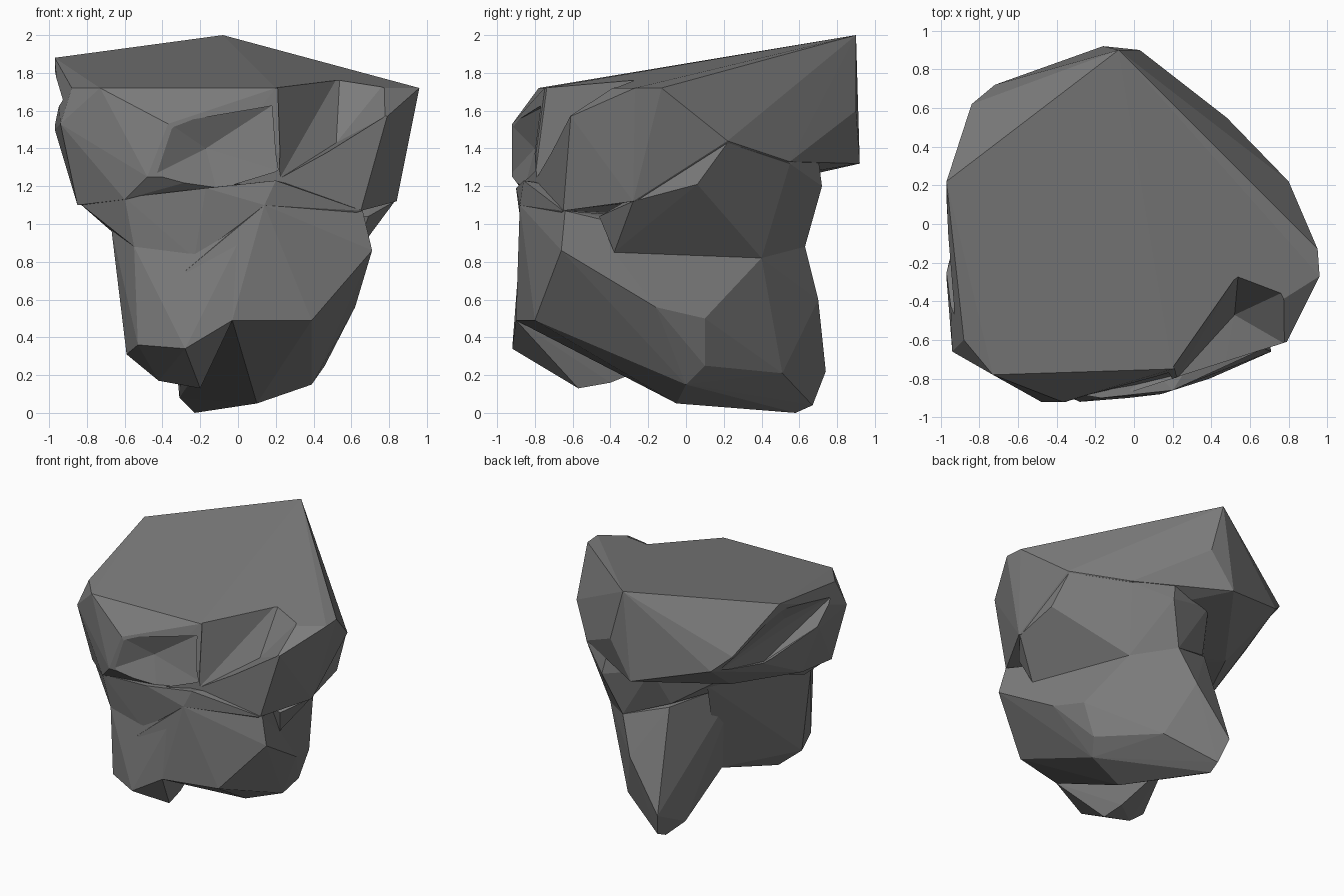
import bpy, bmesh


def hull(name, points):
    """Faceted convex chunk of stone around a few corner points."""
    bm = bmesh.new()
    for p in points:
        bm.verts.new(p)
    res = bmesh.ops.convex_hull(bm, input=bm.verts)
    junk = {g for g in res["geom_interior"] + res["geom_unused"]
            if isinstance(g, bmesh.types.BMVert)}
    bmesh.ops.delete(bm, geom=list(junk), context="VERTS")
    bmesh.ops.recalc_face_normals(bm, faces=bm.faces)
    mesh = bpy.data.meshes.new(name)
    bm.to_mesh(mesh)
    bm.free()
    obj = bpy.data.objects.new(name, mesh)
    bpy.context.collection.objects.link(obj)
    return obj


def combine(target, other, operation):
    """Apply a boolean and discard the helper."""
    mod = target.modifiers.new(operation, "BOOLEAN")
    mod.operation, mod.solver, mod.object = operation, "EXACT", other
    bpy.context.view_layer.objects.active = target
    bpy.ops.object.modifier_apply(modifier=mod.name)
    bpy.data.objects.remove(other)


# Overhanging upper slab with the tilted top
boulder = hull("boulder", [
    (-.08, .90, 2.0), (-.97, .22, 1.88), (.78, -.02, 1.72), (.20, -.75, 1.72),
    (-.73, -.78, 1.72), (-.88, -.60, 1.72), (.96, -.27, 1.72), (.95, -.13, 1.72),
    (.79, -.61, 1.57), (.80, .22, 1.44), (.48, .55, 1.33), (.03, .90, 1.60),
    (-.16, .92, 1.32), (-.72, .72, 1.47), (-.84, .62, 1.58), (-.97, -.28, 1.50),
    (-.94, -.66, 1.53), (-.85, -.60, 1.10), (-.60, -.83, 1.13), (-.37, -.92, 1.53),
    (-.48, -.92, 1.25), (-.17, -.92, 1.25), (.84, -.28, 1.12), (.65, -.65, 1.07),
    (-.84, -.25, 1.13), (-.60, .30, 1.18)])

# Chips broken out of the front rim, the front face and the left side
rim_chip = hull("rim_chip", [
    (.54, -.25, 1.80), (.82, -.33, 1.80), (.20, -.72, 1.85), (.52, -.47, 1.43),
    (.78, -.62, 1.57), (.22, -.80, 1.24), (.40, -1.1, 1.30), (.85, -.90, 1.65),
    (.50, -1.1, 1.90)])
face_chip = hull("face_chip", [
    (-.36, -.93, 1.53), (-.17, -.80, 1.40), (.20, -.72, 1.64), (.22, -.78, 1.28),
    (-.11, -.86, 1.17), (-.45, -.93, 1.26), (0, -1.2, 1.50), (-.2, -1.2, 1.25)])
side_chip = hull("side_chip", [
    (-.98, .22, 1.84), (-.84, .62, 1.56), (-.93, -.48, 1.66), (-.87, .02, 1.66),
    (-.74, .66, 1.45), (-.97, -.25, 1.52), (-.82, .20, 1.38), (-1.3, .2, 1.80),
    (-1.2, .7, 1.45), (-1.3, -.4, 1.60)])
for chip in (rim_chip, face_chip, side_chip):
    combine(boulder, chip, "DIFFERENCE")

# Neck: sloping underside joining the slab to the body
neck = hull("neck", [
    (.63, -.38, .85), (.38, .40, .82), (.11, .63, .88), (.23, .72, 1.20),
    (.82, .06, 1.21), (.83, -.28, 1.12), (.69, -.46, 1.04), (.42, .46, 1.04),
    (.79, .22, 1.43), (.48, .55, 1.32), (-.45, -.10, 1.00), (-.22, .50, 1.0),
    (-.15, .65, 1.30), (-.55, .10, 1.20), (.20, .70, 1.35)])

# Cheek: slope under the face
cheek = hull("cheek", [
    (-.84, -.60, 1.11), (-.60, -.83, 1.14), (.14, -.88, 1.10), (-.55, -.80, .88),
    (-.23, -.85, .82), (-.68, -.50, .97), (-.17, -.90, 1.19), (.20, -.86, 1.23),
    (.66, -.65, 1.07), (-.60, 0, 1.15), (.50, -.40, 1.15)])

# Main lower body running back into the rear foot
body = hull("body", [
    (.14, -.88, 1.10), (-.28, -.86, .75), (.71, -.66, .86), (.66, -.64, 1.07),
    (-.03, -.90, .49), (.39, -.80, .49), (.64, -.44, .70), (.62, -.16, .56),
    (.55, .10, .50), (.46, .10, .25), (.15, .51, .21), (.39, 0, .15),
    (.38, .40, .82), (.11, .63, .88), (0, .70, .60), (-.27, .74, .22),
    (-.22, .67, .04), (-.23, .58, 0), (.10, -.05, .05), (-.31, .45, .08),
    (-.20, -.05, .27), (.63, -.38, .85), (-.22, .52, .98), (-.40, -.10, 1.00)])

# Front lobe hanging under the face, with the recessed left flank
lobe = hull("lobe", [
    (-.67, -.60, .97), (-.55, -.80, .88), (-.28, -.92, .34), (-.53, -.80, .36),
    (-.59, -.60, .31), (-.42, -.55, .17), (-.20, -.57, .13), (-.51, -.48, .50),
    (-.03, -.90, .49), (-.22, -.40, .16), (.05, -.87, 1.00), (-.55, -.20, 1.12),
    (-.28, 0, .32), (-.38, .28, 1.10)])
for part in (neck, cheek, body, lobe):
    combine(boulder, part, "UNION")

# Dark grey stone with flat facets
stone = bpy.data.materials.new("dark_stone")
stone.diffuse_color = (.2, .2, .2, 1)
boulder.data.materials.clear()
boulder.data.materials.append(stone)
for poly in boulder.data.polygons:
    poly.use_smooth = False
    poly.material_index = 0
